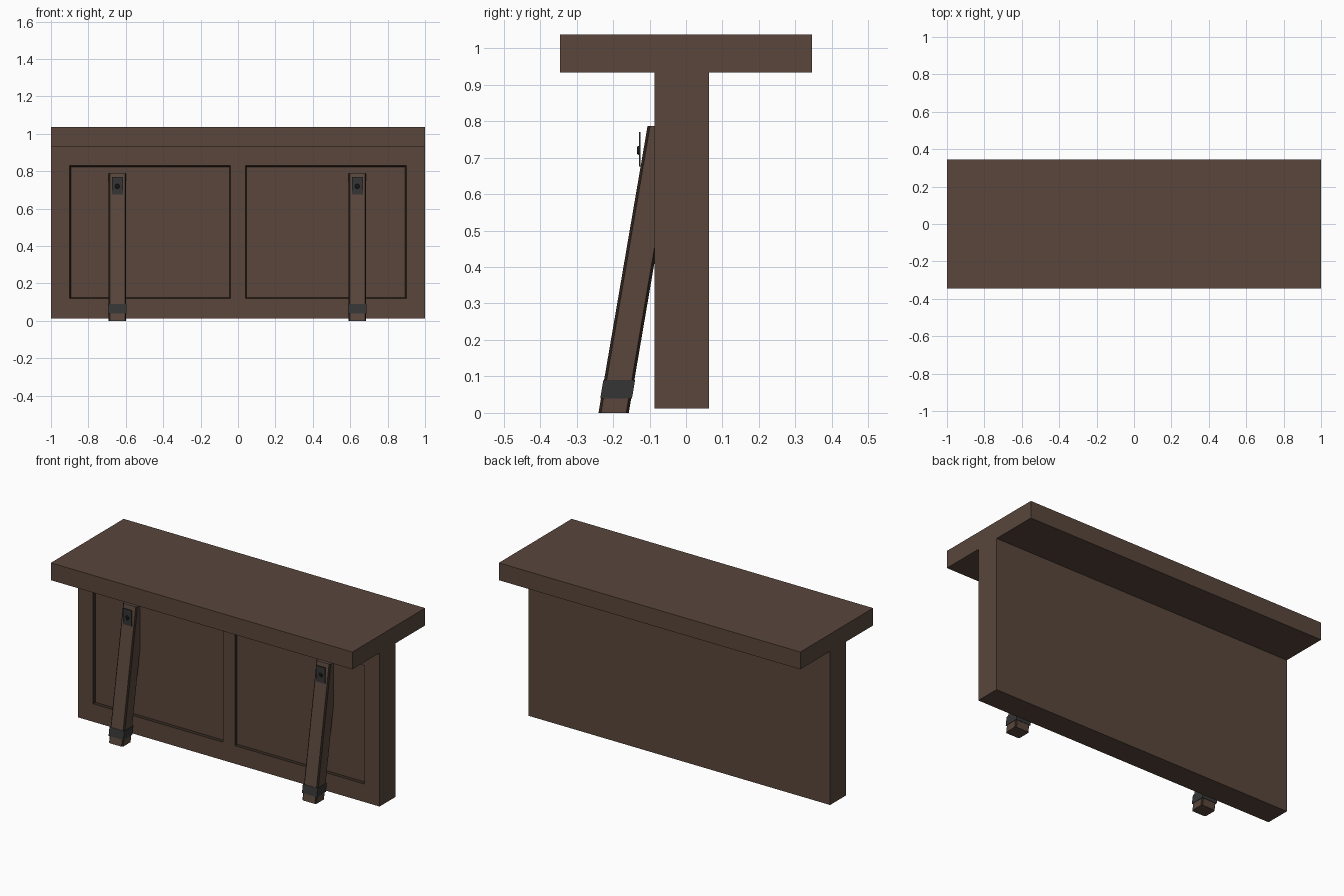
import bpy
import bmesh
from mathutils import Matrix, Vector

cube = bpy.data.objects.get("Cube")
if cube:
    bpy.data.objects.remove(cube, do_unlink=True)


def make_material(name, rgb):
    mat = bpy.data.materials.new(name)
    mat.use_nodes = True
    mat.diffuse_color = (*rgb, 1)
    mat.node_tree.nodes["Principled BSDF"].inputs["Base Color"].default_value = (*rgb, 1)
    return mat


wood = make_material("brown wood", (0.100, 0.062, 0.045))
dark_wood = make_material("dark wood edge", (0.028, 0.018, 0.012))
metal = make_material("dark grey metal", (0.036, 0.036, 0.036))
bolt_metal = make_material("black bolt", (0.010, 0.011, 0.012))


def finish(name, bm, *mats):
    bmesh.ops.recalc_face_normals(bm, faces=bm.faces)
    mesh = bpy.data.meshes.new(name)
    bm.to_mesh(mesh)
    bm.free()
    for mat in mats:
        mesh.materials.append(mat)
    obj = bpy.data.objects.new(name, mesh)
    bpy.context.collection.objects.link(obj)
    return obj


def box(low, high):
    bm = bmesh.new()
    low, high = Vector(low), Vector(high)
    move = Matrix.Translation((low + high) / 2) @ Matrix.Diagonal((*(high - low), 1))
    bmesh.ops.create_cube(bm, size=1, matrix=move)
    return bm


SLOPE = 0.171          # lean of the braces
FOOT_FRONT, FOOT_BACK = -0.24, -0.157


def leaning_box(x, half_width, z0, z1, grow=0):
    """Box whose front and back follow the lean of a brace."""
    bm = box((x - half_width, FOOT_FRONT - grow, z0), (x + half_width, FOOT_BACK + grow, z1))
    for v in bm.verts:
        v.co.y += SLOPE * v.co.z
    return bm


# Counter top
finish("counter_top", box((-1, -0.345, 0.933), (1, 0.345, 1.037)), wood)

# Upright body with two recessed front panels
bm = box((-1, -0.087, 0.012), (1, 0.063, 0.933))
cuts = [((x, 0, 0), (1, 0, 0)) for x in (-0.9, -0.04, 0.04, 0.9)]
cuts += [((0, 0, z), (0, 0, 1)) for z in (0.12, 0.83)]
for point, normal in cuts:
    bmesh.ops.bisect_plane(bm, geom=bm.verts[:] + bm.edges[:] + bm.faces[:],
                           plane_co=point, plane_no=normal)
bm.normal_update()
panels = []
for f in bm.faces:
    c = f.calc_center_median()
    if f.normal.y < -0.9 and 0.04 < abs(c.x) < 0.9 and 0.12 < c.z < 0.83:
        panels.append(f)
rims = bmesh.ops.inset_individual(bm, faces=panels, thickness=0.009, depth=-0.012)
for f in rims["faces"]:
    f.material_index = 1
finish("panelled_body", bm, wood, dark_wood)

# Leaning braces with a foot band, a fixing plate and a bolt
for side, x in (("right", -0.645), ("left", 0.638)):
    bm = leaning_box(x, 0.047, 0, 0.787)
    long_edges = [e for e in bm.edges if abs(e.verts[0].co.z - e.verts[1].co.z) > 0.1]
    worn = bmesh.ops.bevel(bm, geom=long_edges, offset=0.007, segments=1,
                           profile=0.5, affect='EDGES')
    for f in worn["faces"]:
        f.material_index = 1
    finish(f"{side}_brace", bm, wood, dark_wood)

    finish(f"{side}_foot_band", leaning_box(x, 0.049, 0.04, 0.09, 0.002), metal)
    finish(f"{side}_fixing_plate",
           box((x - 0.029, -0.129, 0.675), (x + 0.029, -0.125, 0.77)), metal)

    bm = bmesh.new()
    place = Matrix.Translation((x, -0.13, 0.72)) @ Matrix.Rotation(1.5708, 4, 'X')
    bmesh.ops.create_cone(bm, cap_ends=True, segments=12, radius1=0.014,
                          radius2=0.010, depth=0.008, matrix=place)
    finish(f"{side}_bolt", bm, bolt_metal)
